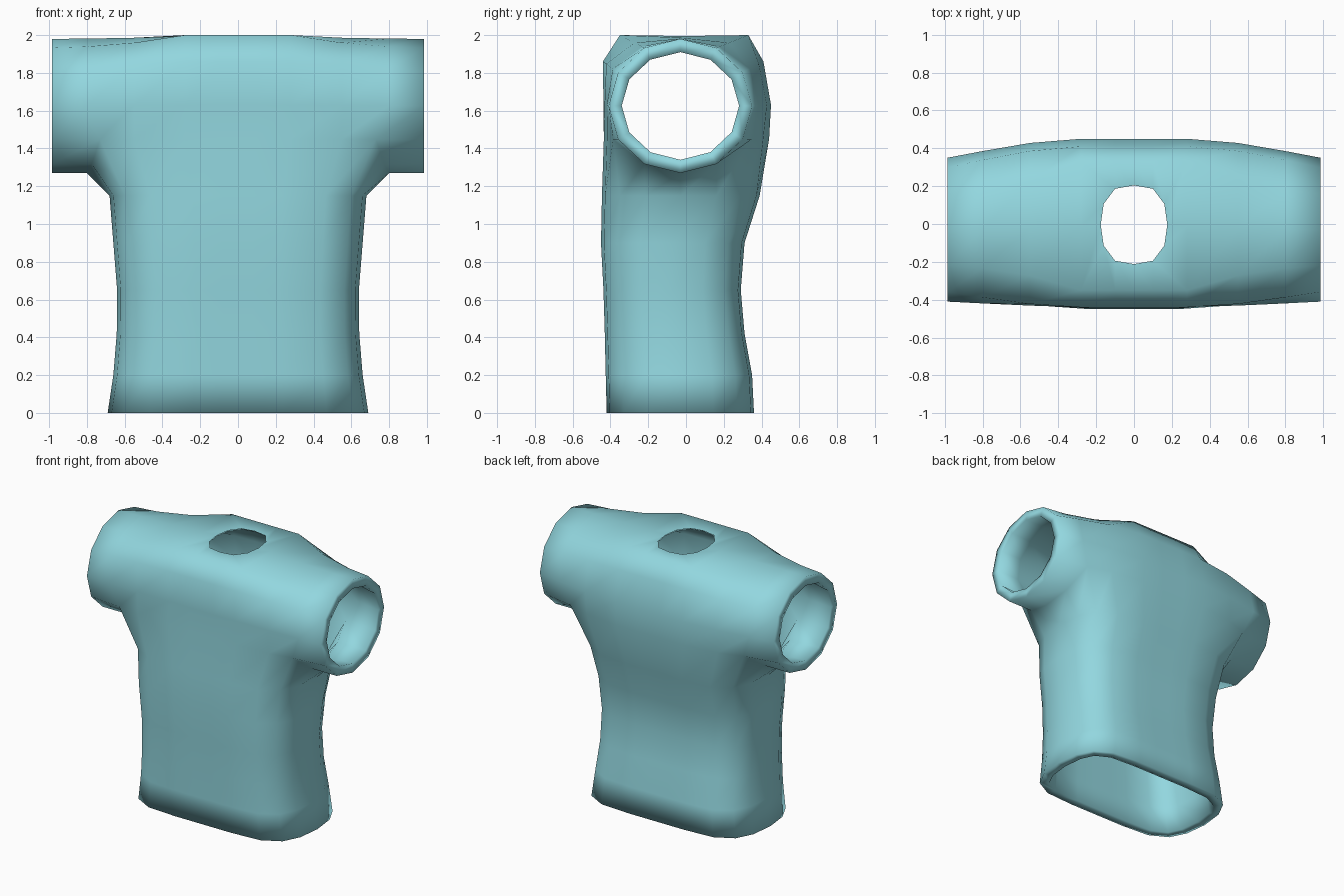
import bpy, bmesh, math

if "Cube" in bpy.data.objects:
    bpy.data.objects.remove(bpy.data.objects["Cube"])

XS = [-0.985, -0.8, -0.55, -0.28, -0.1, 0, 0.1, 0.28, 0.55, 0.8, 0.985]
N = 12
THICK = 0.07

# sleeve end section (round) and middle section (wide chest with flat top), as (y, z)
circle = [(-0.03 + 0.38 * math.sin(2 * math.pi * k / N),
           1.625 + 0.355 * math.cos(2 * math.pi * k / N)) for k in range(N)]
middle = list(circle)
for k, p in {0: (-0.01, 1.995), 1: (0.33, 2.0), 2: (0.41, 1.86), 3: (0.45, 1.63), 4: (0.44, 1.45),
             8: (-0.435, 1.45), 9: (-0.437, 1.63), 10: (-0.44, 1.86), 11: (-0.35, 2.0)}.items():
    middle[k] = p
blend = {0.985: 0.0, 0.8: 0.35, 0.55: 0.78}
blend_top = {0.985: 0.0, 0.8: 0.1, 0.55: 0.4}
armpit_x = {4: 0.73, 5: 0.775, 6: 0.8, 7: 0.775, 8: 0.73}

bm = bmesh.new()

# shoulders and sleeves: one tube along x
rings = {}
for x in XS:
    for k in range(N):
        w = (blend_top if k in (11, 0, 1) else blend).get(abs(x), 1.0)
        (y0, z0), (y1, z1) = circle[k], middle[k]
        vx = math.copysign(armpit_x.get(k, 0.8), x) if abs(x) == 0.8 else x
        rings[x, k] = bm.verts.new((vx, y0 + (y1 - y0) * w, z0 + (z1 - z0) * w))
for a, b in zip(XS, XS[1:]):
    for k in range(N):
        waist_gap = max(abs(a), abs(b)) <= 0.8 and 4 <= k <= 7
        neck_gap = max(abs(a), abs(b)) <= 0.28 and k in (0, 11)
        if not (waist_gap or neck_gap):
            j = (k + 1) % N
            bm.faces.new((rings[a, k], rings[b, k], rings[b, j], rings[a, j]))


def bridge(upper, lower):
    n = len(upper)
    for i in range(n):
        j = (i + 1) % n
        bm.faces.new((upper[i], upper[j], lower[j], lower[i]))


# torso: loop of the gap under the tube, carried down through rounded sections
side = {4: (0.88, 0.77), 5: (0.97, 0.45), 6: (1, 0), 7: (0.97, -0.45), 8: (0.88, -0.77)}
inner = [x for x in XS if abs(x) <= 0.55]
loop = [(0.8, k) for k in range(4, 9)] + [(x, 8) for x in reversed(inner)]
loop += [(-0.8, k) for k in range(8, 3, -1)] + [(x, 4) for x in inner]


def section(x, k):
    if abs(x) == 0.8:
        return math.copysign(side[k][0], x), side[k][1]
    v = 0.96 if abs(x) == 0.55 else 1
    return x * 1.24, (-v if k == 8 else v)


upper = [rings[p] for p in loop]
# height, half width, front y, back y
for z, hw, yf, yb in [(1.15, 0.68, -0.445, 0.39), (0.9, 0.66, -0.45, 0.31), (0.65, 0.64, -0.437, 0.29),
                      (0.42, 0.642, -0.43, 0.31), (0.2, 0.66, -0.425, 0.35), (0, 0.69, -0.42, 0.36)]:
    lower = []
    for p in loop:
        u, v = section(*p)
        lower.append(bm.verts.new((u * hw, (yf + yb) / 2 + v * (yb - yf) / 2, z)))
    bridge(upper, lower)
    upper = lower

# neck: close the gap in to a rounded hole
neck_xs = [-0.28, -0.1, 0, 0.1, 0.28]
hole = {0.28: (0.16, 0.11), 0.1: (0.1, 0.19), 0: (0, 0.208)}
outer, edge = [], []
for k, s, xs in ((1, 1, neck_xs), (0, 0, [0.28]), (11, -1, neck_xs[::-1]), (0, 0, [-0.28])):
    for x in xs:
        hx, hy = hole[abs(x)] if s else (0.176, 0)
        outer.append(rings[x, k])
        edge.append(bm.verts.new((math.copysign(hx, x), -0.004 + s * hy, 1.993)))
bridge(outer, edge)

# face everything outwards
bmesh.ops.recalc_face_normals(bm, faces=bm.faces[:])
bm.normal_update()
front = min(bm.faces, key=lambda f: f.calc_center_median().y)
if front.normal.y > 0:
    bmesh.ops.reverse_faces(bm, faces=bm.faces[:])

me = bpy.data.meshes.new("shirt")
bm.to_mesh(me)
bm.free()
shirt = bpy.data.objects.new("shirt", me)
bpy.context.collection.objects.link(shirt)

# cloth thickness, inwards
mod = shirt.modifiers.new("thickness", 'SOLIDIFY')
mod.thickness = THICK
mod.offset = -1
solid = bpy.data.meshes.new_from_object(shirt.evaluated_get(bpy.context.evaluated_depsgraph_get()))
shirt.modifiers.clear()
shirt.data = solid

# keep hems flat, and bring the lining up to a thin edge at the neck
bm = bmesh.new()
bm.from_mesh(solid)


def at_neck(v):
    return v.co.z > 1.85 and math.hypot(v.co.x, v.co.y) < 0.235


bmesh.ops.delete(bm, geom=[f for f in bm.faces if all(at_neck(v) for v in f.verts)], context='FACES_ONLY')
for v in bm.verts:
    if v.co.z < 0.08:
        v.co.z = 0
    if abs(v.co.x) > 0.93:
        v.co.x = math.copysign(0.985, v.co.x)
    if at_neck(v) and v.co.z < 1.98:
        v.co.z = 1.985
bm.to_mesh(solid)
bm.free()

mat = bpy.data.materials.new("light_teal")
mat.diffuse_color = (0.29, 0.68, 0.74, 1)
mat.use_nodes = True
mat.node_tree.nodes["Principled BSDF"].inputs["Base Color"].default_value = mat.diffuse_color
solid.materials.clear()
solid.materials.append(mat)
for p in solid.polygons:
    p.use_smooth = True
    p.material_index = 0
